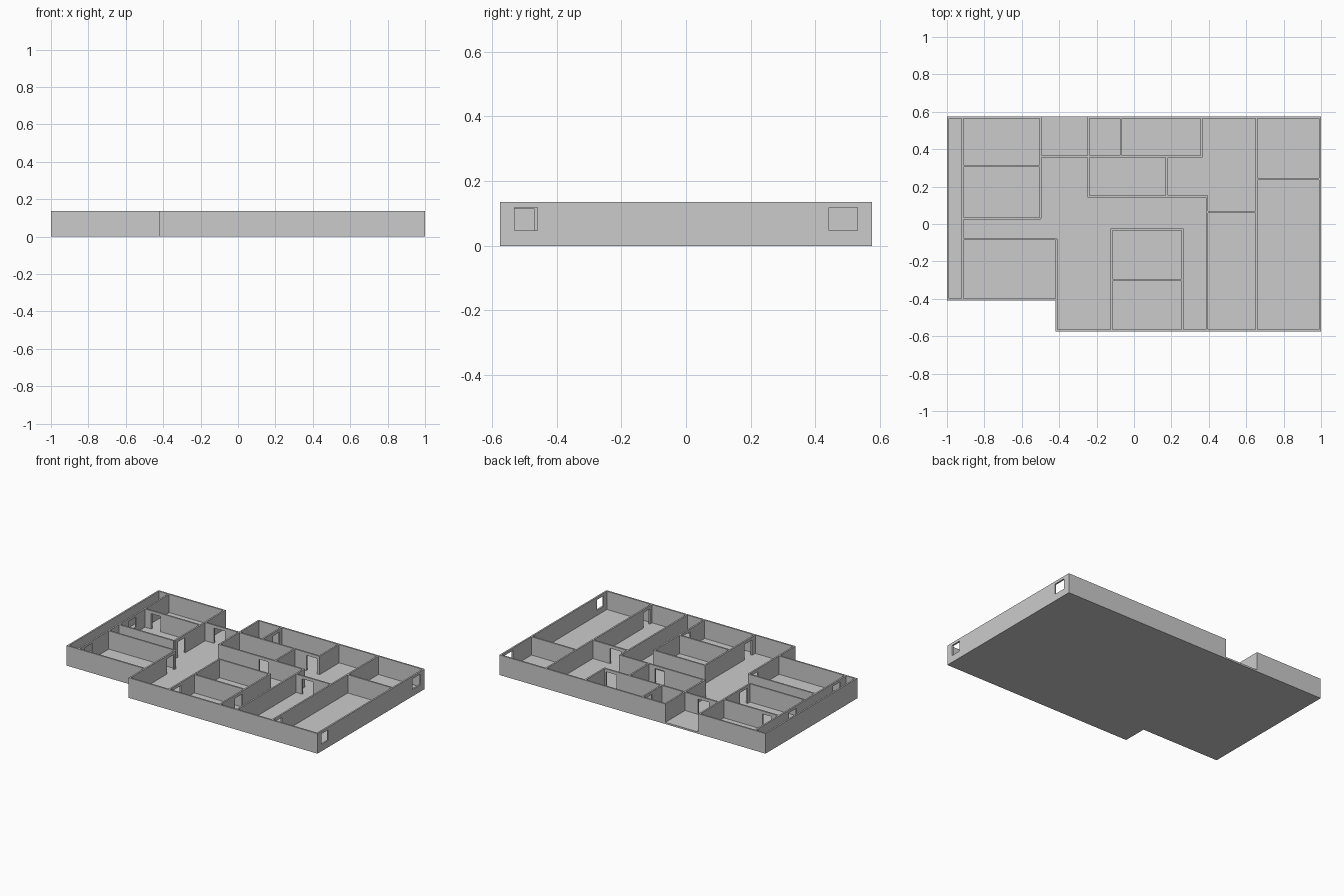
import bpy, bmesh

if "Cube" in bpy.data.objects:
    bpy.data.objects.remove(bpy.data.objects["Cube"])

FLOOR, TOP, T = 0.012, 0.136, 0.011


def box(name, x0, x1, y0, y1, z0, z1):
    me = bpy.data.meshes.new(name)
    bm = bmesh.new()
    bmesh.ops.create_cube(bm, size=1)
    for v in bm.verts:
        v.co = ((x0 + x1) / 2 + v.co.x * (x1 - x0),
                (y0 + y1) / 2 + v.co.y * (y1 - y0),
                (z0 + z1) / 2 + v.co.z * (z1 - z0))
    bm.to_mesh(me)
    bm.free()
    ob = bpy.data.objects.new(name, me)
    bpy.context.collection.objects.link(ob)
    return ob


def wall(name, axis, at, a, b, doors=(), windows=()):
    """Straight wall along axis from a to b, centred at the cross position."""
    def slab(n, s, e, t, z0, z1):
        if axis == 'x':
            return box(n, s, e, at - t / 2, at + t / 2, z0, z1)
        return box(n, at - t / 2, at + t / 2, s, e, z0, z1)

    ob = slab(name, a, b, T, FLOOR, TOP)
    holes = [(s, e, FLOOR - 0.01, 0.116) for s, e in doors]
    holes += [(s, e, 0.047, 0.118) for s, e in windows]
    for s, e, z0, z1 in holes:
        cut = slab(name + "_cutter", s, e, T * 3, z0, z1)
        cut.hide_render = True
        cut.hide_viewport = True
        mod = ob.modifiers.new("opening", 'BOOLEAN')
        mod.operation = 'DIFFERENCE'
        mod.solver = 'EXACT'
        mod.object = cut


# Floor slab with the notched front left corner
L, R, F, B = -1.0, 1.0, -0.575, 0.575
NX, NY = -0.42, -0.41
bm = bmesh.new()
face = bm.faces.new([bm.verts.new((x, y, 0)) for x, y in
                     [(L, NY), (NX, NY), (NX, F), (R, F), (R, B), (L, B)]])
ext = bmesh.ops.extrude_face_region(bm, geom=[face])
for v in ext['geom']:
    if isinstance(v, bmesh.types.BMVert):
        v.co.z = FLOOR
bmesh.ops.recalc_face_normals(bm, faces=bm.faces)
me = bpy.data.meshes.new("floor_slab")
bm.to_mesh(me)
bm.free()
bpy.context.collection.objects.link(bpy.data.objects.new("floor_slab", me))

# Outer walls
h = T / 2
wall("front_wall", 'x', F + h, NX, R)
wall("notch_wall", 'x', NY + h, L, NX)
wall("left_wall", 'y', L + h, NY, B)
wall("right_wall", 'y', R - h, F, B, windows=[(-0.53, -0.46), (0.442, 0.53)])
wall("back_wall_left", 'x', B - h, L, -0.5)
wall("back_wall_right", 'x', B - h, -0.245, R)

# Left wing rooms and balcony wall
wall("balcony_wall", 'y', -0.917, NY, B, windows=[(-0.34, -0.26), (0.13, 0.21)])
wall("left_hall_wall", 'y', -0.5, 0.03, B, doors=[(0.06, 0.14)])
wall("left_room_divider", 'x', 0.31, -0.917, -0.5, doors=[(-0.865, -0.795)])
wall("left_room_front", 'x', 0.03, -0.917, -0.5)
wall("corner_room_back", 'x', -0.08, -0.917, NX + h)
wall("corner_room_side", 'y', NX + h, F, -0.08, doors=[(-0.175, -0.1)])

# Back rooms
wall("back_room_front", 'x', 0.36, -0.5, 0.365, doors=[(-0.43, -0.345), (0.265, 0.345)])
wall("back_hall_side", 'y', -0.243, 0.147, B)
wall("back_room_divider", 'y', -0.07, 0.36, B, doors=[(0.47, 0.54)])
wall("back_room_end", 'y', 0.36, 0.36, B)
wall("middle_room_end", 'y', 0.175, 0.147, 0.36)
wall("middle_room_front", 'x', 0.147, -0.248, 0.395, doors=[(0.06, 0.125)])

# Front rooms
wall("front_room_back", 'x', -0.03, -0.125, 0.265)
wall("front_room_left", 'y', -0.12, F, -0.03, doors=[(-0.53, -0.45)])
wall("front_room_right", 'y', 0.26, F, -0.03, doors=[(-0.41, -0.33)])
wall("front_room_divider", 'x', -0.3, -0.12, 0.26)

# Right wing rooms
wall("long_room_left", 'y', 0.39, F, 0.147)
wall("long_room_back", 'x', 0.065, 0.39, 0.655, doors=[(0.44, 0.52)])
wall("right_room_left", 'y', 0.655, F, B, doors=[(-0.54, -0.47)])
wall("right_room_divider", 'x', 0.24, 0.655, R)
